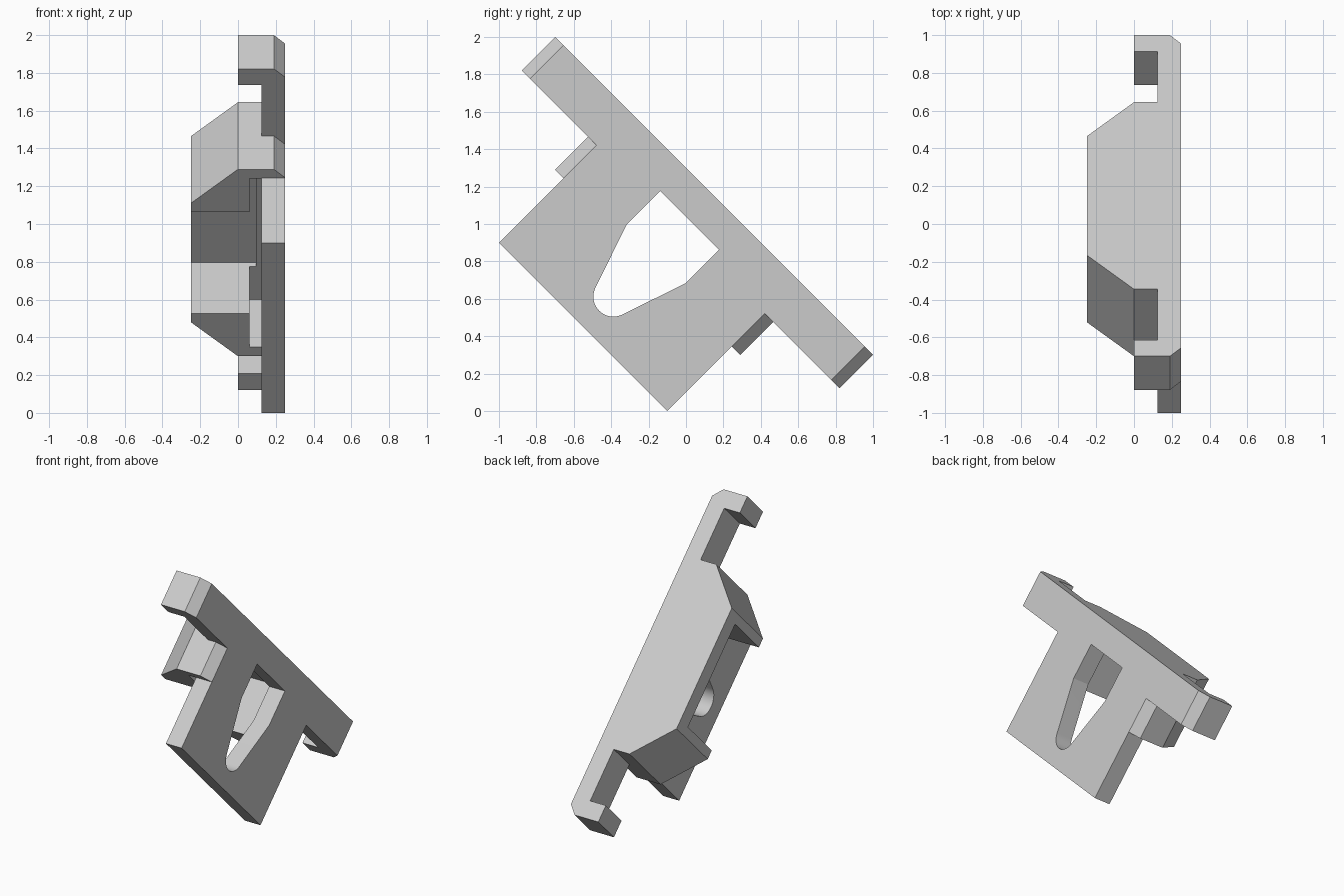
import bpy, bmesh, math
from mathutils import Matrix, Vector

if "Cube" in bpy.data.objects:
    bpy.data.objects.remove(bpy.data.objects["Cube"], do_unlink=True)

grey = bpy.data.materials.new("plain_grey")
grey.use_nodes = True
grey.diffuse_color = (0.6, 0.6, 0.6, 1)
grey.node_tree.nodes["Principled BSDF"].inputs["Base Color"].default_value = (0.6, 0.6, 0.6, 1)


def prism(name, points, direction):
    """Extrude a planar outline along a direction."""
    bm = bmesh.new()
    face = bm.faces.new([bm.verts.new(p) for p in points])
    new = bmesh.ops.extrude_face_region(bm, geom=[face])["geom"]
    bmesh.ops.translate(bm, vec=direction, verts=[v for v in new if isinstance(v, bmesh.types.BMVert)])
    bmesh.ops.recalc_face_normals(bm, faces=bm.faces)
    mesh = bpy.data.meshes.new(name)
    bm.to_mesh(mesh)
    bm.free()
    mesh.materials.append(grey)
    obj = bpy.data.objects.new(name, mesh)
    bpy.context.collection.objects.link(obj)
    return obj


def plan(name, half, low, high):
    """Mirror a half outline (across, along) and raise it from low to high."""
    outline = half + [(x, -s) for x, s in reversed(half)]
    return prism(name, [(x, s, low) for x, s in outline], Vector((0, 0, high - low)))


def box(name, x0, x1, half_length, low, high):
    return plan(name, [(x0, half_length), (x1, half_length)], low, high)


def combine(target, other, operation):
    bpy.ops.object.select_all(action="DESELECT")
    bpy.context.view_layer.objects.active = target
    target.select_set(True)
    mod = target.modifiers.new(operation, "BOOLEAN")
    mod.operation, mod.solver, mod.object = operation, "EXACT", other
    bpy.ops.object.modifier_apply(modifier=mod.name)
    bpy.data.objects.remove(other, do_unlink=True)


# Top rail with hooked ends and a bevelled middle block
bracket = plan("clip_bracket", [(-0.25, 0.445), (0, 0.70), (0.125, 0.70), (0.125, 1.08),
                                (0, 1.08), (0, 1.202), (0.19, 1.202), (0.25, 1.138)], 0.667, 0.919)
# Lower half of the block
combine(bracket, plan("block_lower", [(-0.25, 0.445), (0, 0.70), (0.19, 0.70), (0.25, 0.636)],
                      0.417, 0.667), "UNION")
# Flat hanging plate
combine(bracket, box("plate", 0.125, 0.25, 0.636, -0.071, 0.8), "UNION")
# Open pocket and wider slot behind its walls
combine(bracket, box("pocket_cutter", -0.4, 0.095, 0.38, 0.2, 0.80), "DIFFERENCE")
combine(bracket, box("slot_cutter", 0.06, 0.125, 0.63, 0.2, 0.77), "DIFFERENCE")

# Keyhole: square head tapering on tangents to a round end
head, shoulder, top, centre, radius = 0.223, 0.483, 0.735, 0.158, 0.107
tangent = math.atan2(shoulder - centre, head) - math.acos(radius / math.hypot(head, shoulder - centre))
steps = 18
hole = [(-head, shoulder), (-head, top), (head, top), (head, shoulder)]
for i in range(steps + 1):
    a = tangent - (math.pi + 2 * tangent) * i / steps
    hole.append((radius * math.cos(a), centre + radius * math.sin(a)))
combine(bracket, prism("keyhole_cutter", [(0.1, s, t) for s, t in hole], Vector((0.3, 0, 0))), "DIFFERENCE")

# Lean the whole part at 45 degrees
bracket.data.transform(Matrix.Translation((0, -0.5, 0.5)) @ Matrix.Rotation(-math.pi / 4, 4, "X"))
bracket.select_set(True)
bpy.context.view_layer.objects.active = bracket
bpy.ops.object.shade_smooth_by_angle(angle=math.radians(15))
